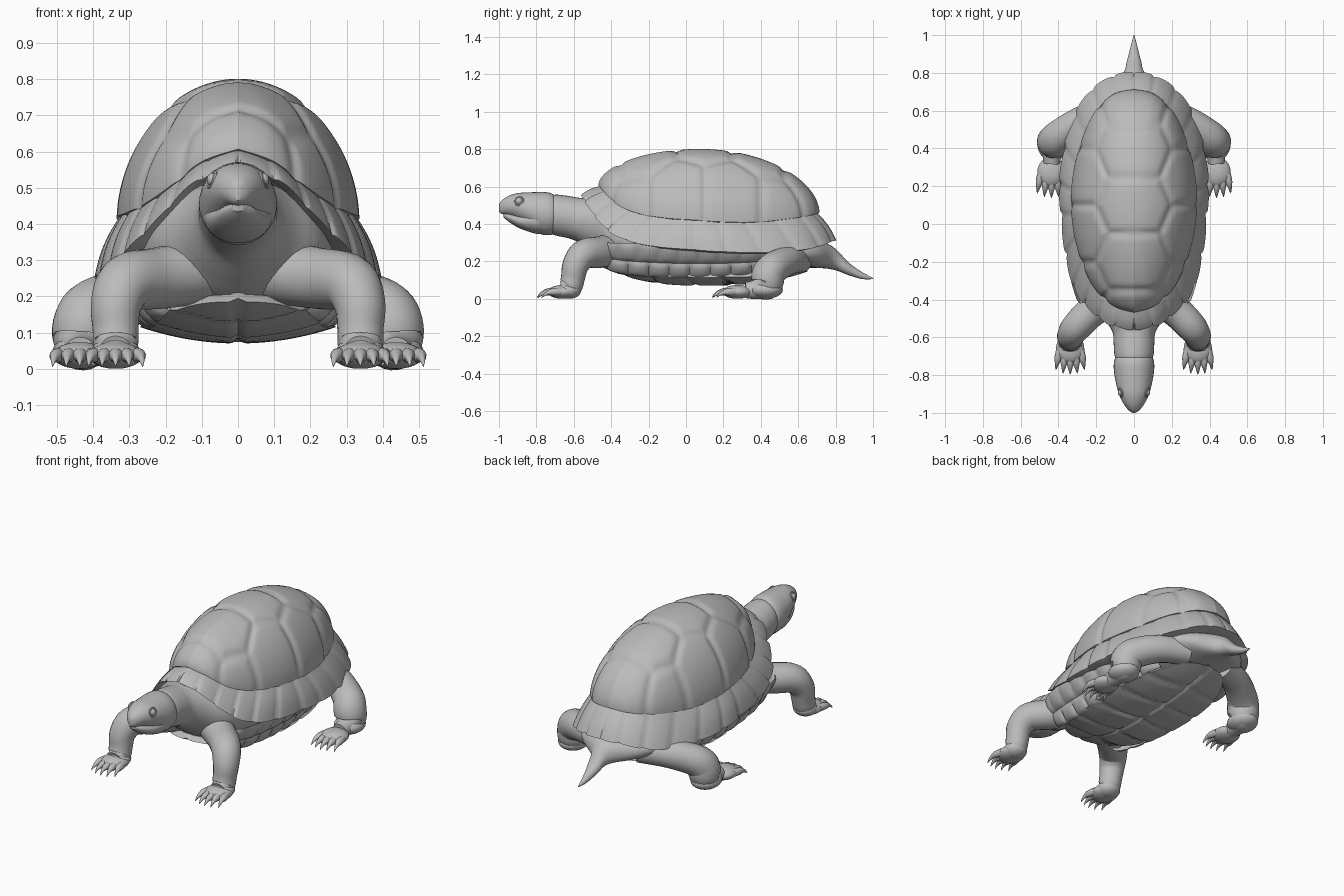
import bpy, math
from mathutils import Vector

cube = bpy.data.objects.get("Cube")
if cube:
    bpy.data.objects.remove(cube, do_unlink=True)

grey = bpy.data.materials.new("plain_grey")
grey.use_nodes = True
COLOUR = (0.5, 0.5, 0.5, 1)
grey.diffuse_color = COLOUR
grey.node_tree.nodes["Principled BSDF"].inputs["Base Color"].default_value = COLOUR


def make(name, verts, faces, sharp=45):
    mesh = bpy.data.meshes.new(name)
    mesh.from_pydata(verts, [], faces)
    mesh.materials.append(grey)
    ob = bpy.data.objects.new(name, mesh)
    bpy.context.collection.objects.link(ob)
    bpy.ops.object.select_all(action='DESELECT')
    ob.select_set(True)
    bpy.context.view_layer.objects.active = ob
    bpy.ops.object.mode_set(mode='EDIT')
    bpy.ops.mesh.select_all(action='SELECT')
    bpy.ops.mesh.normals_make_consistent(inside=False)
    bpy.ops.object.mode_set(mode='OBJECT')
    bpy.ops.object.shade_smooth_by_angle(angle=math.radians(sharp))
    return ob


def loft(name, rings, sharp=45):
    n = len(rings[0])
    verts = [p for ring in rings for p in ring]
    faces = [(r * n + i, r * n + (i + 1) % n, (r + 1) * n + (i + 1) % n, (r + 1) * n + i)
             for r in range(len(rings) - 1) for i in range(n)]
    faces += [tuple(range(n)), tuple(range(len(verts) - n, len(verts)))]
    return make(name, verts, faces, sharp)


def spline(keys, u):
    """Catmull-Rom through keys, u from 0 to 1."""
    f = min(max(u, 0), 1) * (len(keys) - 1)
    i = min(int(f), len(keys) - 2)
    t = f - i
    a, b, c, d = (Vector(keys[min(max(j, 0), len(keys) - 1)]) for j in range(i - 1, i + 3))
    return b + (c - a) * (t / 2) + (2 * a - 5 * b + 4 * c - d) * (t * t / 2) + (3 * b - a - 3 * c + d) * (t ** 3 / 2)


def body_loft(name, keys, steps, n=32):
    """Elliptical sections along y; keys are (y, z, half width, half height)."""
    rings = []
    for k in range(steps + 1):
        y, z, rx, rz = spline(keys, k / steps)
        rings.append([(rx * math.cos(a), y, z + rz * math.sin(a))
                      for a in (2 * math.pi * i / n for i in range(n))])
    return loft(name, rings)


def tube(name, keys, side, steps=20, n=20):
    """Round limb along a path; keys are (x, y, z, radius)."""
    pts = [spline(keys, k / steps) for k in range(steps + 1)]
    pos = [Vector((p[0] * side, p[1], p[2])) for p in pts]
    ref, rings = Vector((0.1, 0.2, 1)), []
    for k, p in enumerate(pos):
        tan = (pos[min(k + 1, steps)] - pos[max(k - 1, 0)]).normalized()
        ref = (ref - tan * ref.dot(tan)).normalized()
        bi = tan.cross(ref)
        r = max(pts[k][3], 0.001)
        rings.append([p + (ref * math.cos(a) + bi * math.sin(a)) * r
                      for a in (2 * math.pi * i / n for i in range(n))])
    return loft(name, rings)


def ball(name, centre, radii, seg=24):
    rings = []
    for j in range(1, seg // 2):
        b = math.pi * j / (seg // 2)
        rings.append([(centre[0] + radii[0] * math.sin(b) * math.cos(a),
                       centre[1] + radii[1] * math.sin(b) * math.sin(a),
                       centre[2] + radii[2] * math.cos(b))
                      for a in (2 * math.pi * i / seg for i in range(seg))])
    return loft(name, rings, 60)


def groove(d, width):
    return math.exp(-(d / width) ** 2)


# Carapace: rim edge and dome base curves for the left half
edge = [(0, -.56, .555), (.12, -.535, .515), (.22, -.465, .415), (.30, -.37, .335), (.355, -.2, .285),
        (.385, .05, .262), (.39, .25, .25), (.35, .48, .25), (.26, .67, .27), (.13, .775, .305), (0, .805, .315)]
base = [(0, -.465, .605), (.10, -.435, .57), (.19, -.36, .50), (.255, -.25, .455), (.305, -.1, .43), (.328, .05, .42),
        (.328, .2, .41), (.295, .38, .41), (.22, .57, .43), (.115, .68, .45), (0, .71, .46)]
scutes = [(0, y) for y in (-.5, -.2, .1, .39, .66)]
scutes += [(s * .34, y) for s in (1, -1) for y in (-.36, -.05, .25, .55)]
APEX, CORE = Vector((0, .07, .797)), Vector((0, .1, .3))
AROUND, PER_SIDE = 216, 12


def around(keys, i):
    f = 2 * i / AROUND
    p = spline(keys, f if f <= 1 else 2 - f)
    return Vector((p.x if f <= 1 else -p.x, p.y, p.z))


def scallop(i):
    f = 2 * i / AROUND
    frac = ((f if f <= 1 else 2 - f) * PER_SIDE) % 1
    return frac ** 0.3 * (1 - frac) ** 0.6


rings = []
for scale, dz in ((.75, -.005), (.95, -.008)):       # underside lip
    rings.append([Vector((e.x * scale, .1 + (e.y - .1) * scale, e.z + dz))
                  for e in (around(edge, i) for i in range(AROUND))])
for k in range(9):                                   # flared marginal plates
    v, ring = k / 8, []
    for i in range(AROUND):
        p = around(edge, i).lerp(around(base, i), v)
        out = (p - CORE).normalized()
        bulge = .024 * scallop(i) * (1 - .5 * v) - .008 + .010 * math.sin(math.pi * v)
        ring.append(p + out * bulge)
    rings.append(ring)
for k in range(41):                                  # domed scutes
    a, ring = math.pi / 2 * min(k / 40, .99), []
    for i in range(AROUND):
        b = around(base, i)
        q = APEX.lerp(b, math.cos(a))
        q.z = b.z + (APEX.z - b.z) * math.sin(a) ** 1.08
        d = sorted(math.hypot(q.x - s[0], q.y - s[1]) for s in scutes)
        ring.append(q + (q - CORE).normalized() * (.004 - .012 * groove(d[1] - d[0], .035)))
    rings.append(ring)
loft("carapace", rings, 50)

# Plastron: shallow bowl with a midline and cross seams
rings = []
for k in range(1, 25):
    r, ring = k / 24, []
    for i in range(128):
        a = 2 * math.pi * i / 128
        c, s = math.cos(a), math.sin(a)
        x = .27 * r * math.copysign(abs(c) ** .8, c)
        fy = r * math.copysign(abs(s) ** .9, s)
        y = .09 + (.57 if fy < 0 else .56) * fy
        z = .070 + .045 * (x / .27) ** 2 + (.115 if fy < 0 else .075) * abs(fy) ** 2.6
        seam = min(abs(y + abs(x) * .25 - m) for m in (-.32, -.14, .06, .26, .46))
        ring.append((x, y, z + .010 * groove(x, .012) + .010 * groove(seam, .014)))
    rings.append(ring)
rings.append([(x * .95, .09 + (y - .09) * .95, z + .02) for x, y, z in rings[-1]])
loft("plastron", rings)

# Bridges: two rows of bulging plates joining plastron to rim
for side, label in ((1, "left"), (-1, "right")):
    cols, rows, verts = 72, 16, []
    for i in range(cols + 1):
        f = i / cols
        y = -.42 + .88 * f
        taper = math.sin(math.pi * f) ** .5
        for j in range(rows + 1):
            v = j / rows
            x = .19 + .05 * taper + (.09 + .03 * taper) * v
            z = .16 - .05 * taper + (.14 + .05 * taper - .02 * f) * v ** 1.2
            plate = abs(math.sin(math.pi * (f * 8 + .5 * (v > .5)))) ** .5 * abs(math.sin(2 * math.pi * v)) ** .5
            verts.append((side * (x + .014 * plate), y, z - .008 * plate))
    faces = [(i * (rows + 1) + j, (i + 1) * (rows + 1) + j, (i + 1) * (rows + 1) + j + 1, i * (rows + 1) + j + 1)
             for i in range(cols) for j in range(rows)]
    make(label + "_bridge", verts, faces)

# Neck, trunk and tail in one skin
body_loft("neck_body_tail", [
    (-.72, .45, .095, .103), (-.69, .447, .104, .11), (-.63, .437, .108, .113), (-.57, .42, .115, .12),
    (-.50, .39, .16, .145), (-.42, .355, .23, .165), (-.3, .32, .265, .165), (0, .30, .30, .16),
    (.35, .28, .29, .14), (.58, .25, .26, .09), (.70, .24, .19, .075), (.79, .215, .065, .06),
    (.87, .16, .036, .034), (.94, .125, .018, .019), (1.0, .108, .002, .003)], 84)

# Head: skull with beak, separate lower jaw, eyes with lids
body_loft("skull", [
    (-1.0, .485, .008, .02), (-.985, .49, .03, .036), (-.95, .497, .056, .052), (-.9, .493, .08, .072),
    (-.84, .477, .096, .092), (-.78, .459, .106, .112), (-.74, .455, .107, .114), (-.71, .452, .1, .106),
    (-.69, .45, .08, .08)], 40)
body_loft("lower_jaw", [(-.975, .447, .016, .012), (-.94, .432, .048, .026), (-.88, .415, .074, .042),
                        (-.8, .42, .094, .072), (-.75, .43, .09, .08)], 24)
for side, label in ((1, "left"), (-1, "right")):
    ball(label + "_eye", (side * .068, -.892, .522), (.018, .02, .02))
    bpy.ops.mesh.primitive_torus_add(location=(side * .071, -.892, .522), rotation=(0, side * 1.25, side * -.25),
                                     major_radius=.022, minor_radius=.006, major_segments=24, minor_segments=8)
    lid = bpy.context.object
    lid.name = label + "_eyelid"
    lid.data.materials.append(grey)
    bpy.ops.object.shade_smooth_by_angle()

# Legs, feet and claws
front = [(.10, -.38, .27, .09), (.22, -.46, .25, .085), (.305, -.545, .238, .08), (.336, -.59, .18, .071),
         (.338, -.605, .11, .064), (.338, -.62, .065, .062), (.338, -.66, .048, .045)]
hind = [(.12, .61, .21, .07), (.27, .55, .205, .078), (.385, .475, .17, .085), (.42, .44, .13, .089),
        (.428, .43, .075, .084), (.433, .38, .052, .055), (.436, .32, .045, .043)]
for side, label in ((1, "left"), (-1, "right")):
    for part, path, foot, count in (("front", front, Vector((.338, -.66, .037)), 5),
                                    ("hind", hind, Vector((.437, .275, .037)), 5)):
        tube(f"{label}_{part}_leg", path, side, 28)
        ball(f"{label}_{part}_foot", (side * foot.x, foot.y, foot.z), (.075, .08, .037))
        if part == "hind":
            ball(label + "_heel", (side * .43, .425, .048), (.082, .093, .048))
        else:
            ball(label + "_wrist", (side * .338, -.625, .045), (.068, .065, .045))
        for k in range(count):
            s = 2 * k / (count - 1) - 1
            x, y = foot.x + s * .055, foot.y - .055 + .025 * s * s
            tube(f"{label}_{part}_claw_{k + 1}", [
                (x, y + .02, .038, .021), (x + s * .009, y - .02, .037, .020), (x + s * .014, y - .045, .033, .013),
                (x + s * .018, y - .066, .022, .007), (x + s * .02, y - .082, .006, .001)], side, 10, 10)
